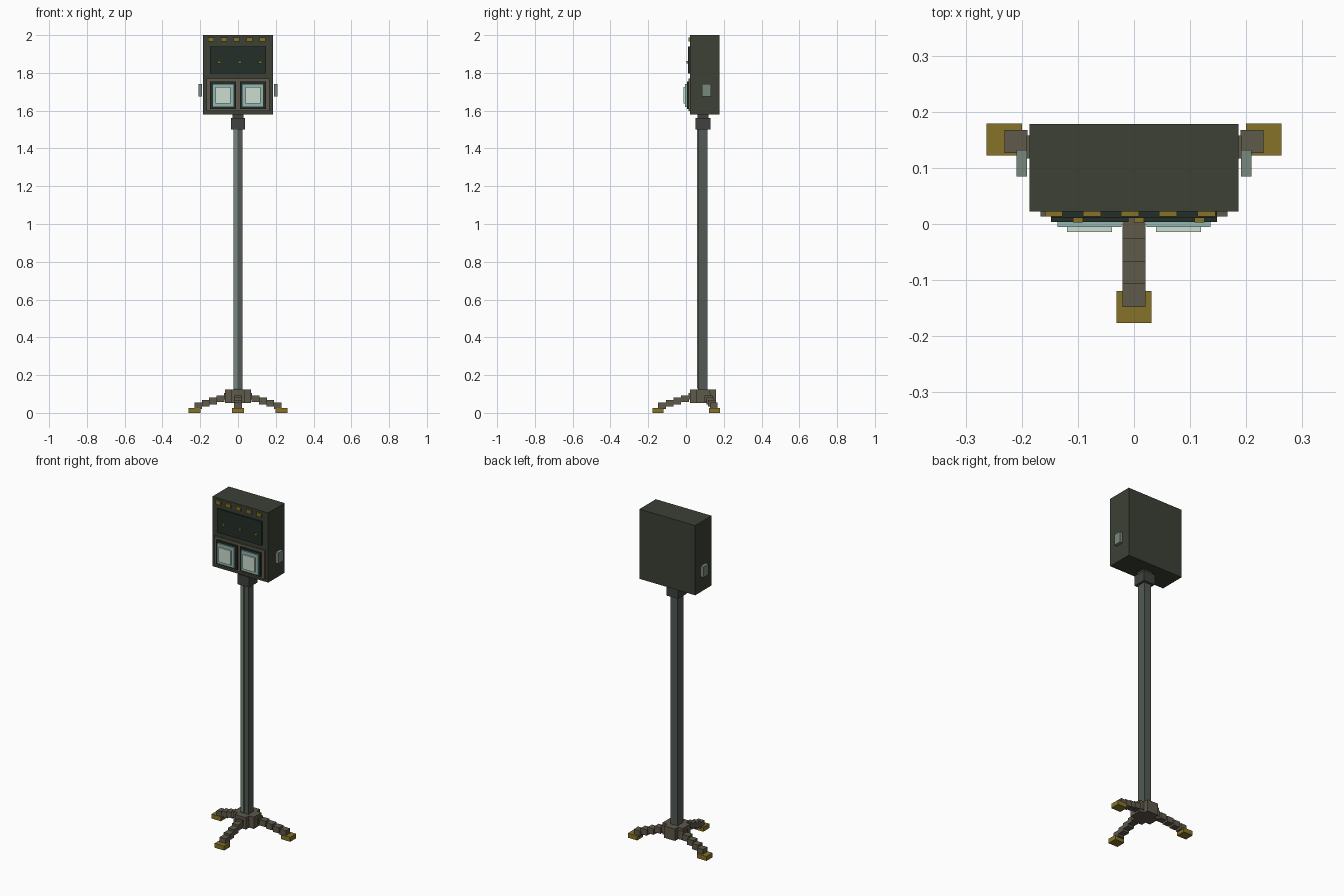
import bpy


def material(name, r, g, b):
    m = bpy.data.materials.new(name)
    m.diffuse_color = (r, g, b, 1)
    return m


CASE = material("case_green", 0.045, 0.052, 0.036)
DARK = material("dark_panel", 0.017, 0.028, 0.021)
STEEL = material("pole_grey", 0.085, 0.1, 0.09)
COLLAR = material("collar_grey", 0.05, 0.055, 0.05)
PALE = material("pale_strip", 0.19, 0.24, 0.2)
BROWN = material("leg_brown", 0.115, 0.1, 0.07)
GOLD = material("gold", 0.24, 0.17, 0.02)
TEAL = material("lens_rim", 0.3, 0.48, 0.45)
LENS = material("lens", 0.6, 0.72, 0.62)
LATCH = material("latch_grey", 0.19, 0.25, 0.21)


def box(name, x, y, z, mat):
    """Box from (min, max) ranges on each axis."""
    bpy.ops.mesh.primitive_cube_add(
        size=1, location=[(a + b) / 2 for a, b in (x, y, z)])
    o = bpy.context.object
    o.scale = [b - a for a, b in (x, y, z)]
    bpy.ops.object.transform_apply(location=False, rotation=False, scale=True)
    o.name = name
    o.data.materials.append(mat)
    return o


def around(c, size):
    return (c - size / 2, c + size / 2)


# Head case
box("head_case", (-0.186, 0.186), (0.022, 0.178), (1.58, 2.0), CASE)

# Row of small indicators along the top of the face
for i in range(5):
    box("top_indicator", around(-0.143 + 0.068 * i, 0.032), (0.013, 0.03), (1.965, 1.987), GOLD)

# Dark display with three dots
box("display_panel", (-0.148, 0.148), (0.011, 0.03), (1.797, 1.94), DARK)
for x in (-0.1, 0.009, 0.117):
    box("display_dot", around(x, 0.018), (0.003, 0.02), (1.851, 1.864), GOLD)

# Lamp frame and two stepped lamps
box("lamp_frame", (-0.167, 0.167), (0.013, 0.03), (1.598, 1.77), BROWN)
for s in (-1, 1):
    x = 0.079 * s
    box("lamp_housing", around(x, 0.138), (0.004, 0.02), (1.61, 1.755), DARK)
    box("lamp_rim", around(x, 0.114), (-0.005, 0.01), (1.62, 1.742), TEAL)
    box("lamp_lens", around(x, 0.08), (-0.014, 0.0), (1.637, 1.724), LENS)
    # Side latch
    box("side_latch", around(0.2 * s, 0.019), (0.085, 0.132), (1.675, 1.74), LATCH)

# Pole, highlight strip, collar and neck
box("pole", (-0.024, 0.024), (0.064, 0.115), (0.1, 1.52), STEEL)
box("pole_strip", (-0.022, -0.002), (0.057, 0.07), (0.13, 1.5), PALE)
box("collar", (-0.038, 0.038), (0.05, 0.13), (1.5, 1.562), COLLAR)
box("neck", (-0.03, 0.03), (0.062, 0.118), (1.55, 1.585), COLLAR)

# Cross-shaped hub
box("hub_across", (-0.068, 0.068), (0.053, 0.127), (0.052, 0.123), BROWN)
box("hub_along", (-0.037, 0.037), (0.022, 0.158), (0.052, 0.123), BROWN)

# Three stepped legs: (outermost block centre, step inwards, foot centre)
legs = [((0, -0.127), (0, 0.0405), (0, -0.148)),
        ((-0.21, 0.147), (0.039, -0.0095), (-0.231, 0.151)),
        ((0.21, 0.147), (-0.039, -0.0095), (0.231, 0.151))]
for (x, y), (dx, dy), (fx, fy) in legs:
    box("foot", around(fx, 0.063), around(fy, 0.057), (0, 0.027), GOLD)
    for i in range(5):
        box("leg_block", around(x + dx * i, 0.041), around(y + dy * i, 0.041),
            around(0.038 + 0.0125 * i, 0.035), BROWN)
